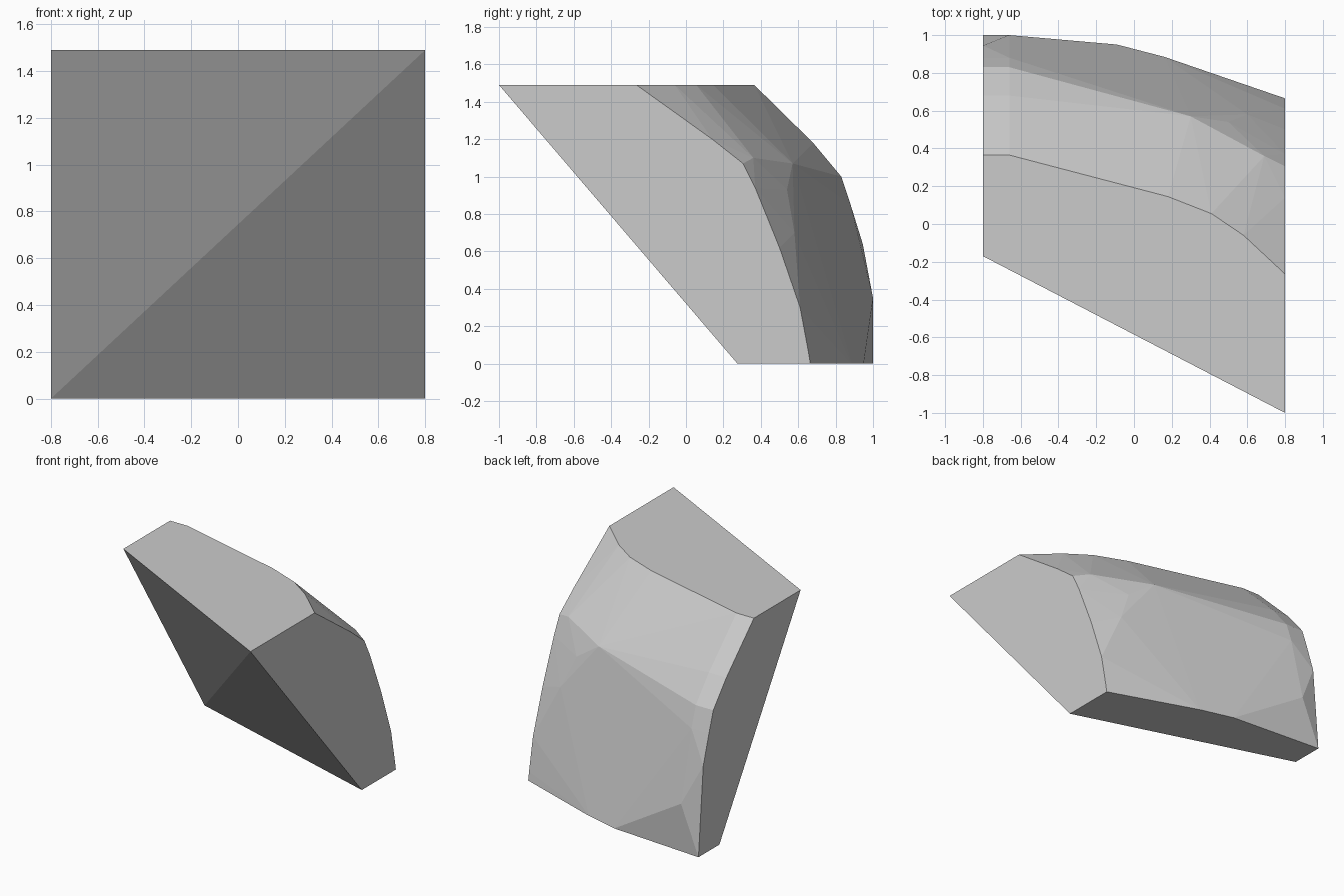
import bpy, bmesh

if "Cube" in bpy.data.objects:
    bpy.data.objects.remove(bpy.data.objects["Cube"])

# Outlines of the curved rear shell
H = 1.49
left_profile = [(1.0, 0), (0.945, 0.64), (0.88, 0.85), (0.83, 1.0), (0.68, 1.18), (0.365, H)]
right_profile = [(0.665, 0), (0.655, 0.06), (0.61, 0.3), (0.5, 0.62), (0.37, 0.94),
                 (0.305, 1.07), (0.14, 1.2), (-0.265, H)]
top_rim = [(-0.66, 0.365), (0.18, 0.145), (0.41, 0.055), (0.58, -0.06)]
bottom_rim = [(-0.09, 0.95), (0.16, 0.885)]
inner_corners = [(-0.66, 1.0, 0.35), (0.3, 0.57, 1.07), (0.5, 0.54, 0.93),
                 (0.6, 0.58, 0.7), (0.69, 0.36, 1.1)]
# Four corners of the slanted front, folded along one diagonal
front_corners = [(-0.8, 0.76, 0), (0.8, 0.275, 0), (0.8, -1.0, H), (-0.8, -0.17, H)]

points = front_corners + inner_corners
points += [(-0.8, y, z) for y, z in left_profile]
points += [(-0.66, y, z) for y, z in left_profile[2:5]]
points += [(0.8, y, z) for y, z in right_profile]
points += [(x, y, H) for x, y in top_rim]
points += [(x, y, 0) for x, y in bottom_rim]

# Faceted convex block
bm = bmesh.new()
for p in points:
    bm.verts.new(p)
res = bmesh.ops.convex_hull(bm, input=bm.verts[:])
loose = [v for v in bm.verts if not v.link_faces]
bmesh.ops.delete(bm, geom=loose, context='VERTS')
bmesh.ops.recalc_face_normals(bm, faces=bm.faces[:])
mesh = bpy.data.meshes.new("curved_block")
bm.to_mesh(mesh)
bm.free()

# Plain grey finish
grey = bpy.data.materials.new("light_grey")
grey.diffuse_color = (0.6, 0.6, 0.6, 1)
grey.use_nodes = True
grey.node_tree.nodes["Principled BSDF"].inputs["Base Color"].default_value = grey.diffuse_color
mesh.materials.append(grey)
block = bpy.data.objects.new("curved_block", mesh)
bpy.context.collection.objects.link(block)
